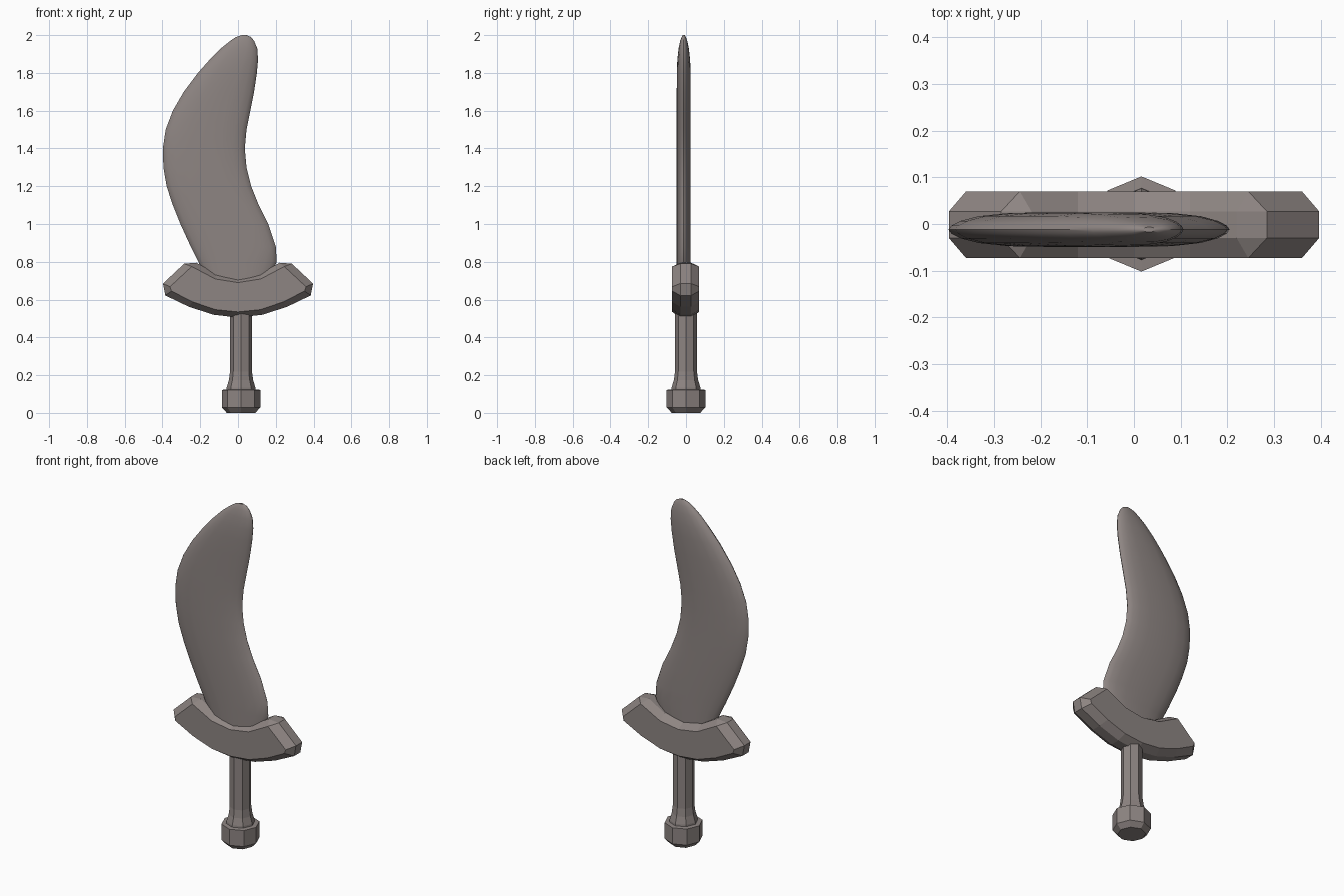
import bpy
import bmesh
import math

default_cube = bpy.data.objects.get("Cube")
if default_cube:
    bpy.data.objects.remove(default_cube, do_unlink=True)

# One dull metal colour for the whole sword
metal = bpy.data.materials.new("warm grey metal")
metal.use_nodes = True
colour = (0.27, 0.235, 0.225, 1)
metal.diffuse_color = colour
metal.node_tree.nodes["Principled BSDF"].inputs["Base Color"].default_value = colour


def loft(name, rings, smooth_angle=None):
    """Skin a list of equal-length closed rings and cap both ends."""
    bm = bmesh.new()
    loops = [[bm.verts.new(point) for point in ring] for ring in rings]
    count = len(loops[0])
    for lower, upper in zip(loops, loops[1:]):
        for i in range(count):
            j = (i + 1) % count
            bm.faces.new((lower[i], lower[j], upper[j], upper[i]))
    bm.faces.new(list(reversed(loops[0])))
    bm.faces.new(loops[-1])
    bmesh.ops.remove_doubles(bm, verts=bm.verts[:], dist=0.0005)
    bmesh.ops.recalc_face_normals(bm, faces=bm.faces[:])
    mesh = bpy.data.meshes.new(name)
    bm.to_mesh(mesh)
    bm.free()
    mesh.materials.append(metal)
    obj = bpy.data.objects.new(name, mesh)
    bpy.context.collection.objects.link(obj)
    if smooth_angle:
        bpy.ops.object.select_all(action="DESELECT")
        obj.select_set(True)
        bpy.context.view_layer.objects.active = obj
        bpy.ops.object.shade_smooth_by_angle(angle=math.radians(smooth_angle))
    return obj


# Blade: lens-like slices, each given by height, left edge, right edge
slices = [
    (0.67, -0.15, 0.15), (0.8, -0.21, 0.205), (0.88, -0.25, 0.2),
    (1, -0.305, 0.16), (1.1, -0.345, 0.11), (1.2, -0.378, 0.07),
    (1.3, -0.395, 0.045), (1.4, -0.398, 0.036), (1.5, -0.383, 0.045),
    (1.6, -0.345, 0.065), (1.7, -0.287, 0.085), (1.8, -0.212, 0.1),
    (1.87, -0.15, 0.106), (1.93, -0.09, 0.102), (1.97, -0.04, 0.085),
    (1.99, -0.01, 0.068), (2, 0.02, 0.045),
]
half_thickness = 0.037
blade_y = -0.012
across = [-1, -0.97, -0.88, -0.7, -0.4, 0, 0.4, 0.7, 0.88, 0.97, 1]


def blade_ring(z, left, right):
    # The blade thins out towards the rounded tip
    fade = max(0, (z - 1.78) / 0.22)
    depth = half_thickness * math.sqrt(max(0.02, 1 - fade ** 2))
    middle, half = (left + right) / 2, (right - left) / 2

    def bulge(u):
        return depth * (1 - abs(u) ** 3) ** 0.6

    front = [(middle + half * u, blade_y - bulge(u), z) for u in across]
    back = [(middle + half * u, blade_y + bulge(u), z) for u in across[-2:0:-1]]
    return front + back


loft("blade", [blade_ring(*s) for s in slices], 35)

# Guard: a crescent with a broad chamfer around front and back
rim_half = [
    (0, 0.505), (0.13, 0.52), (0.26, 0.562), (0.385, 0.622), (0.397, 0.685),
    (0.285, 0.79), (0.22, 0.795), (0.12, 0.738), (0, 0.715),
]
face_half = [
    (0, 0.535), (0.12, 0.547), (0.24, 0.588), (0.352, 0.645), (0.36, 0.668),
    (0.245, 0.775), (0.245, 0.775), (0.12, 0.709), (0, 0.69),
]


def mirrored_ring(half, y):
    right = [(x, y, z) for x, z in half]
    left = [(-x, y, z) for x, z in half[-2:0:-1]]
    return right + left


loft("guard", [
    mirrored_ring(face_half, -0.073),
    mirrored_ring(rim_half, -0.03),
    mirrored_ring(rim_half, 0.027),
    mirrored_ring(face_half, 0.07),
])

# Grip and pommel: eight-sided, with corners to the front and sides
grip_x = 0.016


def octagon(radius, z):
    angles = [math.tau * i / 8 for i in range(8)]
    return [(grip_x + radius * math.cos(a), radius * math.sin(a), z) for a in angles]


loft("pommel", [octagon(r, z) for r, z in (
    (0.075, 0), (0.102, 0.028), (0.102, 0.122), (0.07, 0.125))])
loft("grip", [octagon(r, z) for r, z in (
    (0.078, 0.11), (0.076, 0.135), (0.064, 0.175), (0.058, 0.22), (0.058, 0.56))])
